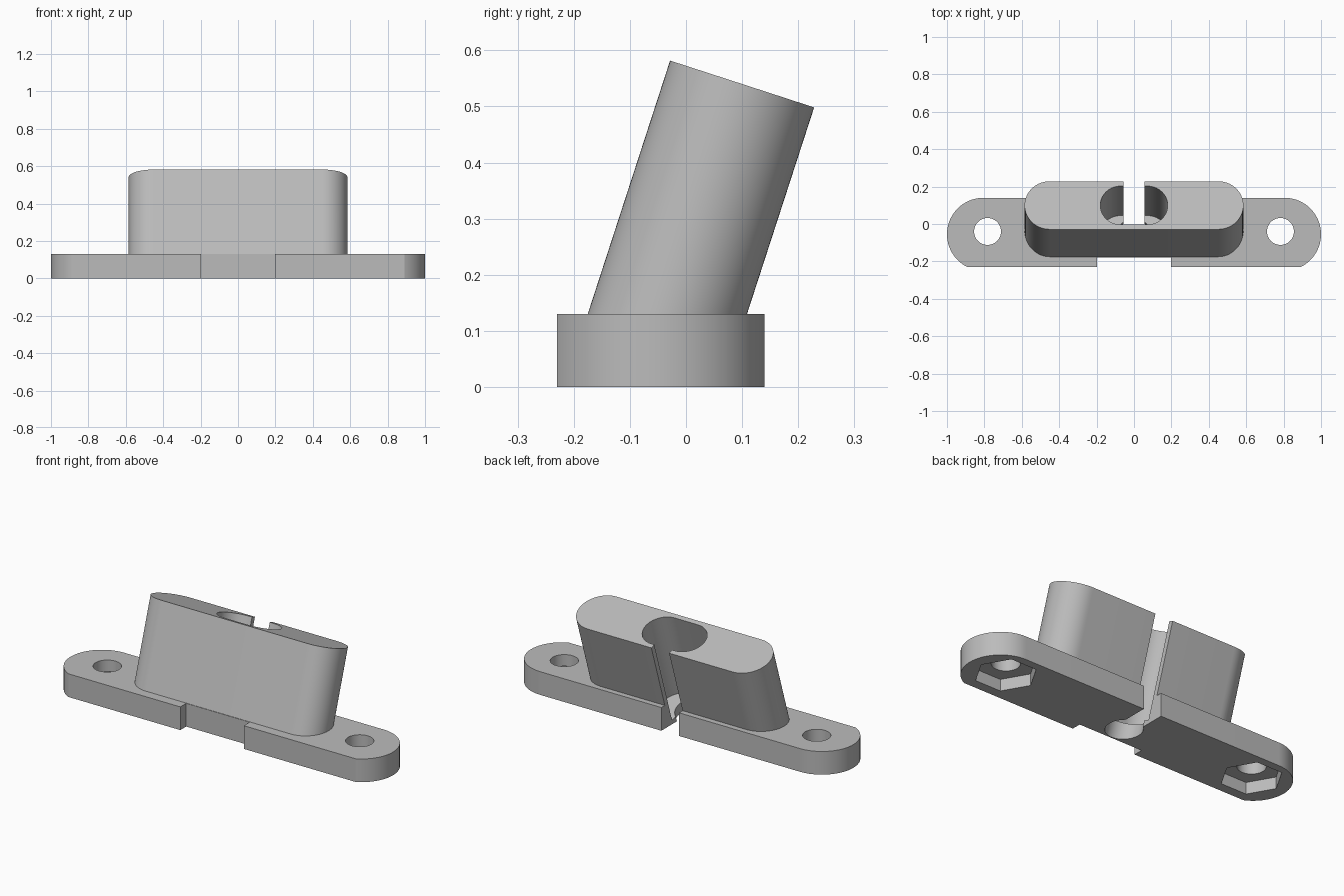
import bpy, bmesh, math
from mathutils import Matrix, Vector

if "Cube" in bpy.data.objects:
    bpy.data.objects.remove(bpy.data.objects["Cube"], do_unlink=True)

grey = bpy.data.materials.new("plain grey")
grey.use_nodes = True
colour = (0.5, 0.5, 0.5, 1)
grey.diffuse_color = colour
grey.node_tree.nodes["Principled BSDF"].inputs["Base Color"].default_value = colour

UPRIGHT = Matrix()
# Frame of the leaning block, with its origin in the middle of the sloped top
LEAN = Matrix.Translation((0, 0.1, 0.54)) @ Matrix.Rotation(math.radians(-18), 4, 'X')


def arc(cx, cy, r, start, end, steps):
    angles = [math.radians(start + (end - start) * i / steps) for i in range(steps + 1)]
    return [(cx + r * math.cos(a), cy + r * math.sin(a)) for a in angles]


def circle(cx, cy, r, sides):
    return arc(cx, cy, r, 0, 360, sides)[:-1]


def stadium(half_length, r):
    c = half_length - r
    return arc(c, 0, r, -90, 90, 32) + arc(-c, 0, r, 90, 270, 32)


def rectangle(x0, x1, y0, y1):
    return [(x0, y0), (x1, y0), (x1, y1), (x0, y1)]


def prism(name, outline, z0, z1, frame=UPRIGHT):
    """Extrude a closed outline from z0 to z1 in the given frame."""
    bm = bmesh.new()
    face = bm.faces.new([bm.verts.new((x, y, z0)) for x, y in outline])
    moved = bmesh.ops.extrude_face_region(bm, geom=[face])["geom"]
    top = [v for v in moved if isinstance(v, bmesh.types.BMVert)]
    bmesh.ops.translate(bm, verts=top, vec=Vector((0, 0, z1 - z0)))
    bmesh.ops.recalc_face_normals(bm, faces=bm.faces)
    bm.transform(frame)
    mesh = bpy.data.meshes.new(name)
    bm.to_mesh(mesh)
    bm.free()
    mesh.materials.append(grey)
    obj = bpy.data.objects.new(name, mesh)
    bpy.context.collection.objects.link(obj)
    return obj


def combine(target, other, operation):
    mod = target.modifiers.new(operation.lower(), 'BOOLEAN')
    mod.operation = operation
    mod.solver = 'EXACT'
    mod.object = other
    bpy.context.view_layer.objects.active = target
    bpy.ops.object.modifier_apply(modifier=mod.name)
    bpy.data.objects.remove(other, do_unlink=True)


# Flat base with rounded ends, trimmed straight along the front
right_end = arc(0.805, -0.055, 0.195, -63.8, 90, 40)
left_end = [(-x, y) for x, y in reversed(right_end)]
bracket = prism("mounting_bracket", right_end + left_end, 0, 0.13)

# Leaning block, ending inside the base
block = prism("leaning_block", stadium(0.585, 0.135), -0.498, 0, LEAN)
combine(bracket, block, 'UNION')

# Notch in the front of the base
combine(bracket, prism("front_notch", rectangle(-0.197, 0.197, -0.4, -0.178), -0.1, 0.13),
        'DIFFERENCE')

# Deep pocket, narrower round bore below it, and slot open to the back
combine(bracket, prism("pocket", stadium(0.18, 0.108), -0.51, 0.1, LEAN), 'DIFFERENCE')
combine(bracket, prism("bore", circle(0, 0, 0.092, 64), -0.8, -0.4, LEAN), 'DIFFERENCE')
combine(bracket, prism("back_slot", rectangle(-0.055, 0.055, 0, 0.6), -0.9, 0.3, LEAN),
        'DIFFERENCE')

# Screw holes with hexagonal nut recesses underneath
for x in (-0.783, 0.783):
    combine(bracket, prism("screw_hole", circle(x, -0.04, 0.072, 48), -0.1, 0.3), 'DIFFERENCE')
    combine(bracket, prism("nut_recess", circle(x, -0.04, 0.157, 6), -0.1, 0.065), 'DIFFERENCE')

# Smooth rounded walls, crisp edges
bpy.ops.object.select_all(action='DESELECT')
bracket.select_set(True)
bpy.context.view_layer.objects.active = bracket
bpy.ops.object.shade_smooth_by_angle(angle=math.radians(15))
